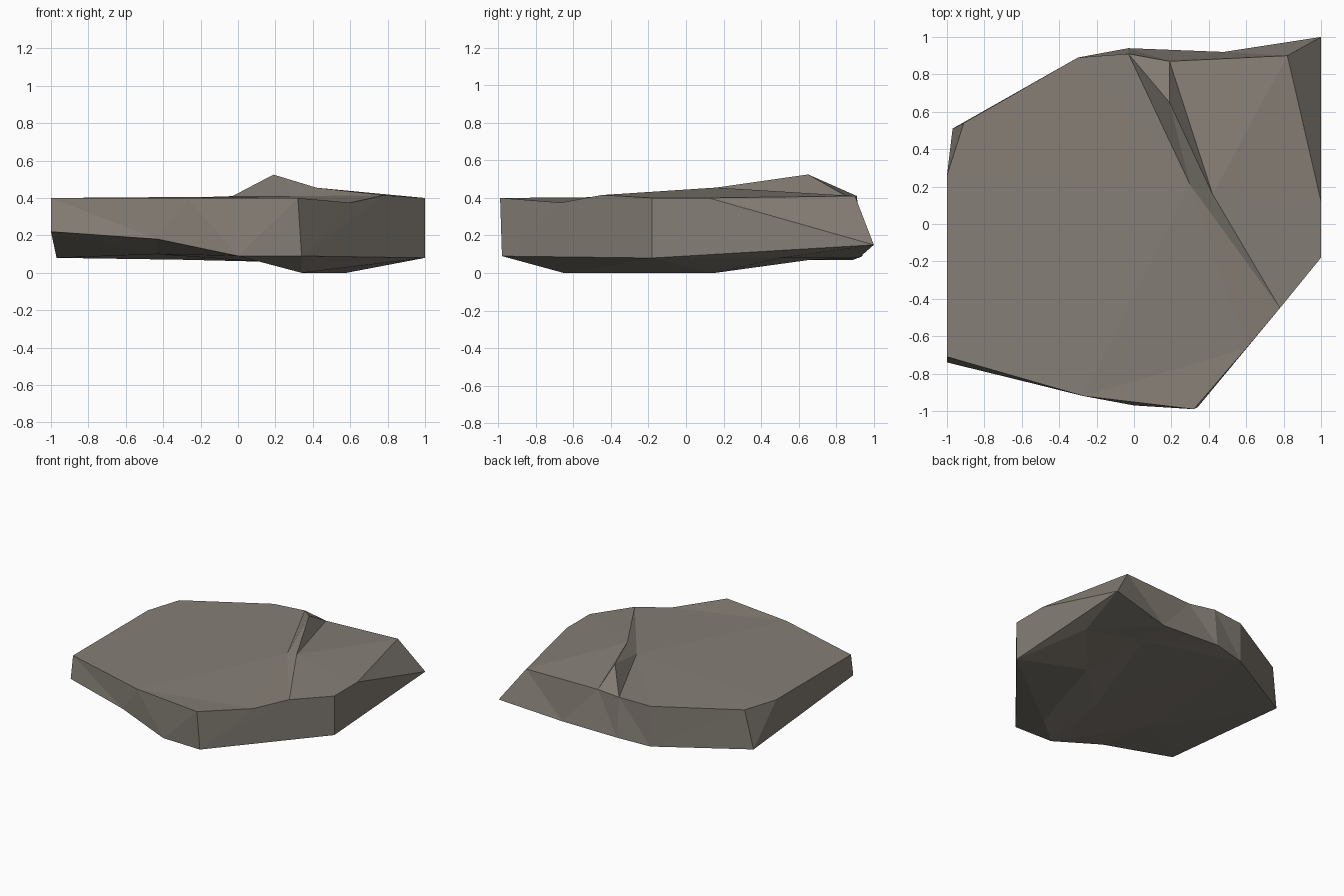
import bpy, bmesh, math
from mathutils import Vector, geometry

if "Cube" in bpy.data.objects:
    bpy.data.objects.remove(bpy.data.objects["Cube"])

# Rim of the upper face, counter-clockwise from the front left
TOP = [(-1, -.71, .4), (-.27, -.92, .4), (.32, -.99, .4), (.6, -.665, .375),
       (.78, -.45, .415), (1, -.18, .4), (1, .12, .4), (.82, .90, .41),
       (.19, .87, .4), (-.03, .91, .41), (-.30, .89, .4), (-.91, .54, .4),
       (-1, .26, .4)]
# Rim of the underside, same direction
LOW = [(-1, -.74, .22), (-.43, -.88, .18), (0, -.97, .09), (.34, -.98, .09),
       (1, -.18, .08), (1, 1, .15), (.48, .92, .08), (-.03, .94, .09),
       (-.30, .89, .07), (-.97, .51, .08)]
# Raised crack on top: west foot, then two crest points
RIDGE = [(.30, .21, .41), (.42, .16, .455), (.19, .65, .525)]
# Lumps under the slab
LUMPS = [(.34, -.65, 0), (.58, .15, 0), (.12, -.32, .06), (.89, .5, .08),
         (.46, .66, .07), (-.43, -.35, .10)]

bm = bmesh.new()


def add_verts(points):
    return [bm.verts.new(p) for p in points]


def cap(rim, inner, creases=()):
    """Triangulate a rim with inner points, keeping the crease edges."""
    verts = rim + inner
    flat = [Vector(v.co[:2]) for v in verts]
    out = geometry.delaunay_2d_cdt(flat, list(creases),
                                   [list(range(len(rim)))], 1, 1e-6)
    for tri in out[2]:
        bm.faces.new([verts[out[3][i][0]] for i in tri])


def turn(verts):
    """Angles round the centre, rising from the first vertex."""
    a = [math.atan2(v.co.y, v.co.x) for v in verts]
    r = [(x - a[0]) % math.tau for x in a]
    return r + [math.tau]


def skirt(upper, lower):
    """Join two rims with triangles, stepping whichever lags behind."""
    ua, la = turn(upper), turn(lower)
    n, m, i, j = len(upper), len(lower), 0, 0
    while i < n or j < m:
        u, l = upper[i % n], lower[j % m]
        if j == m or (i < n and ua[i + 1] < la[j + 1]):
            i += 1
            bm.faces.new((u, l, upper[i % n]))
        else:
            j += 1
            bm.faces.new((u, l, lower[j % m]))


top, low = add_verts(TOP), add_verts(LOW)
n = len(top)
# West foot, crest, and east foot of the raised crack
cap(top, add_verts(RIDGE), [(9, n), (n, 4), (9, n + 2), (n + 2, n + 1),
                            (n + 1, 4), (8, n + 2), (8, n + 1), (n, n + 2)])
cap(low, add_verts(LUMPS))
skirt(top, low)
bmesh.ops.recalc_face_normals(bm, faces=bm.faces)

# Flat-faced rock slab in one stone colour
mesh = bpy.data.meshes.new("rock_slab")
bm.to_mesh(mesh)
bm.free()
stone = bpy.data.materials.new("warm grey stone")
stone.diffuse_color = (.235, .21, .18, 1)
stone.use_nodes = True
stone.node_tree.nodes["Principled BSDF"].inputs["Base Color"].default_value = stone.diffuse_color
mesh.materials.append(stone)
slab = bpy.data.objects.new("rock_slab", mesh)
bpy.context.collection.objects.link(slab)
